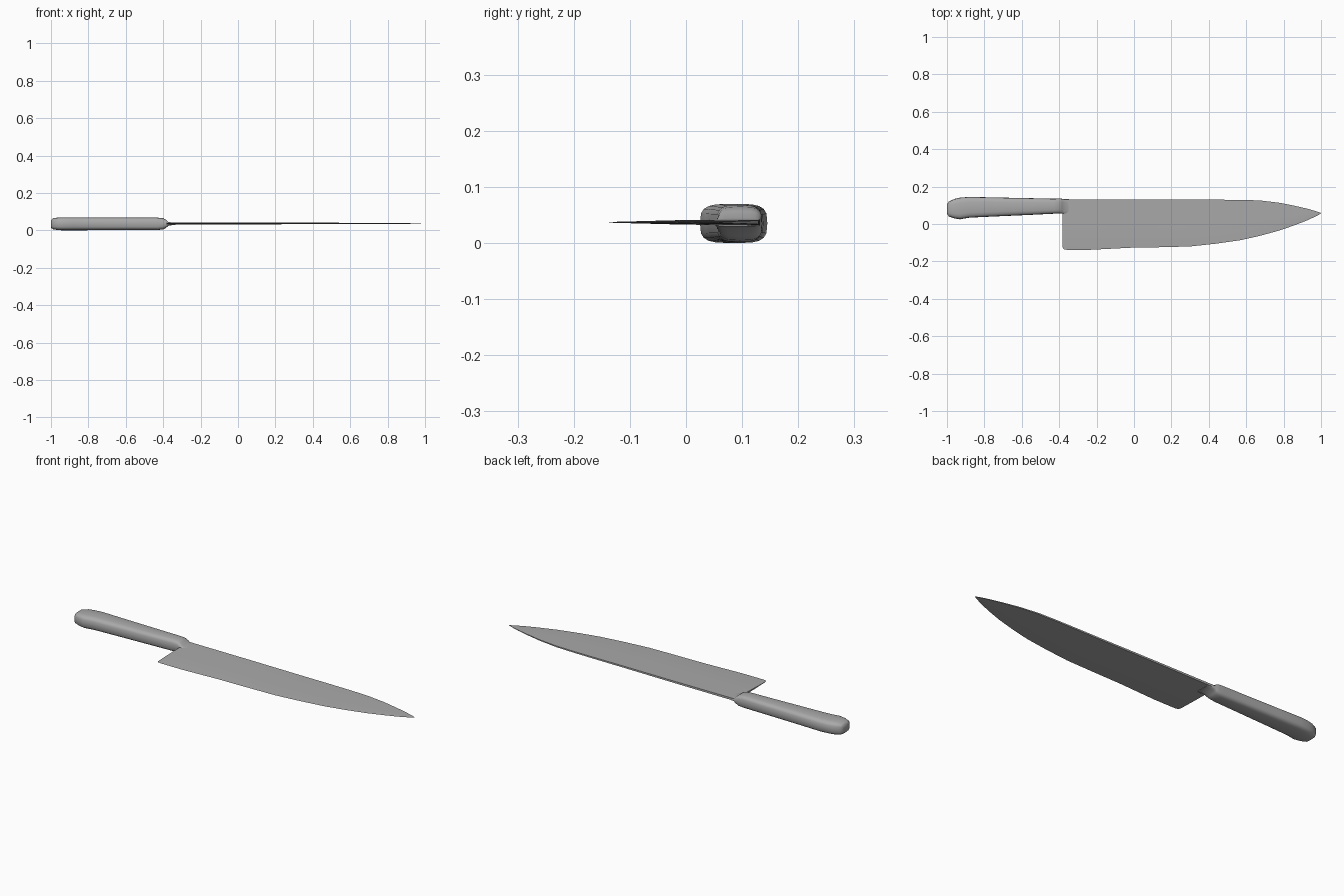
import bpy
import bmesh
from math import cos, sin, tau, radians, copysign

cube = bpy.data.objects.get("Cube")
if cube:
    bpy.data.objects.remove(cube)

grey = bpy.data.materials.new("plain_grey")
grey.use_nodes = True
colour = (0.4, 0.4, 0.4, 1)
grey.diffuse_color = colour
grey.node_tree.nodes["Principled BSDF"].inputs["Base Color"].default_value = colour


def loft(name, rings, angle):
    """Skin a list of closed rings and cap both ends."""
    bm = bmesh.new()
    loops = [[bm.verts.new(p) for p in ring] for ring in rings]
    count = len(loops[0])
    for a, b in zip(loops, loops[1:]):
        for i in range(count):
            j = (i + 1) % count
            bm.faces.new((a[i], a[j], b[j], b[i]))
    bm.faces.new(loops[0])
    bm.faces.new(loops[-1])
    bmesh.ops.recalc_face_normals(bm, faces=bm.faces)
    mesh = bpy.data.meshes.new(name)
    bm.to_mesh(mesh)
    bm.free()
    mesh.materials.append(grey)
    obj = bpy.data.objects.new(name, mesh)
    bpy.context.collection.objects.link(obj)
    bpy.ops.object.select_all(action="DESELECT")
    obj.select_set(True)
    bpy.context.view_layer.objects.active = obj
    bpy.ops.object.shade_smooth_by_angle(angle=radians(angle))
    return obj


def rounded_ring(x, low, high, half, mid=0.035, sides=20):
    """Rounded rectangle section across the handle."""
    ring = []
    for i in range(sides):
        a = tau * i / sides
        c, s = [copysign(abs(v) ** 0.58, v) for v in (cos(a), sin(a))]
        ring.append((x, (low + high) / 2 + c * (high - low) / 2, mid + s * half))
    return ring


# Handle: x, belly y, back y, half thickness, ending in a slim neck
handle = [
    (-1.0, 0.055, 0.105, 0.020), (-0.99, 0.04, 0.12, 0.029),
    (-0.96, 0.03, 0.134, 0.034), (-0.93, 0.025, 0.141, 0.035),
    (-0.88, 0.034, 0.145, 0.035), (-0.75, 0.04, 0.142, 0.034),
    (-0.55, 0.049, 0.138, 0.033), (-0.43, 0.055, 0.135, 0.033),
    (-0.40, 0.057, 0.136, 0.030), (-0.385, 0.056, 0.135, 0.022),
    (-0.372, 0.053, 0.133, 0.010), (-0.335, 0.05, 0.132, 0.005),
]
loft("handle", [rounded_ring(*s) for s in handle], 50)

# Blade: x, cutting edge y, spine y, half thickness
blade = [
    (-0.382, -0.125, 0.13, 0.0055), (-0.375, -0.135, 0.132, 0.0055),
    (-0.36, -0.138, 0.132, 0.0055), (-0.235, -0.138, 0.132, 0.0052),
    (-0.02, -0.127, 0.132, 0.0048), (0.15, -0.124, 0.131, 0.0045),
    (0.3, -0.12, 0.13, 0.0042), (0.44, -0.105, 0.13, 0.004),
    (0.567, -0.087, 0.129, 0.0036), (0.674, -0.063, 0.126, 0.0032),
    (0.78, -0.034, 0.113, 0.0027), (0.86, -0.006, 0.097, 0.0022),
    (0.93, 0.021, 0.081, 0.0016), (0.98, 0.045, 0.066, 0.001),
    (1.0, 0.056, 0.059, 0.0004),
]


def wedge_ring(x, edge, spine, half, mid=0.037):
    """Wedge section: sharp at the edge, square at the spine."""
    side = [(t, w * half) for t, w in ((0.03, 0.15), (0.5, 0.75), (1, 1))]
    pts = [(0, 0)] + side + [(t, -w) for t, w in reversed(side)]
    return [(x, edge + t * (spine - edge), mid + w) for t, w in pts]


loft("blade", [wedge_ring(*s) for s in blade], 40)
